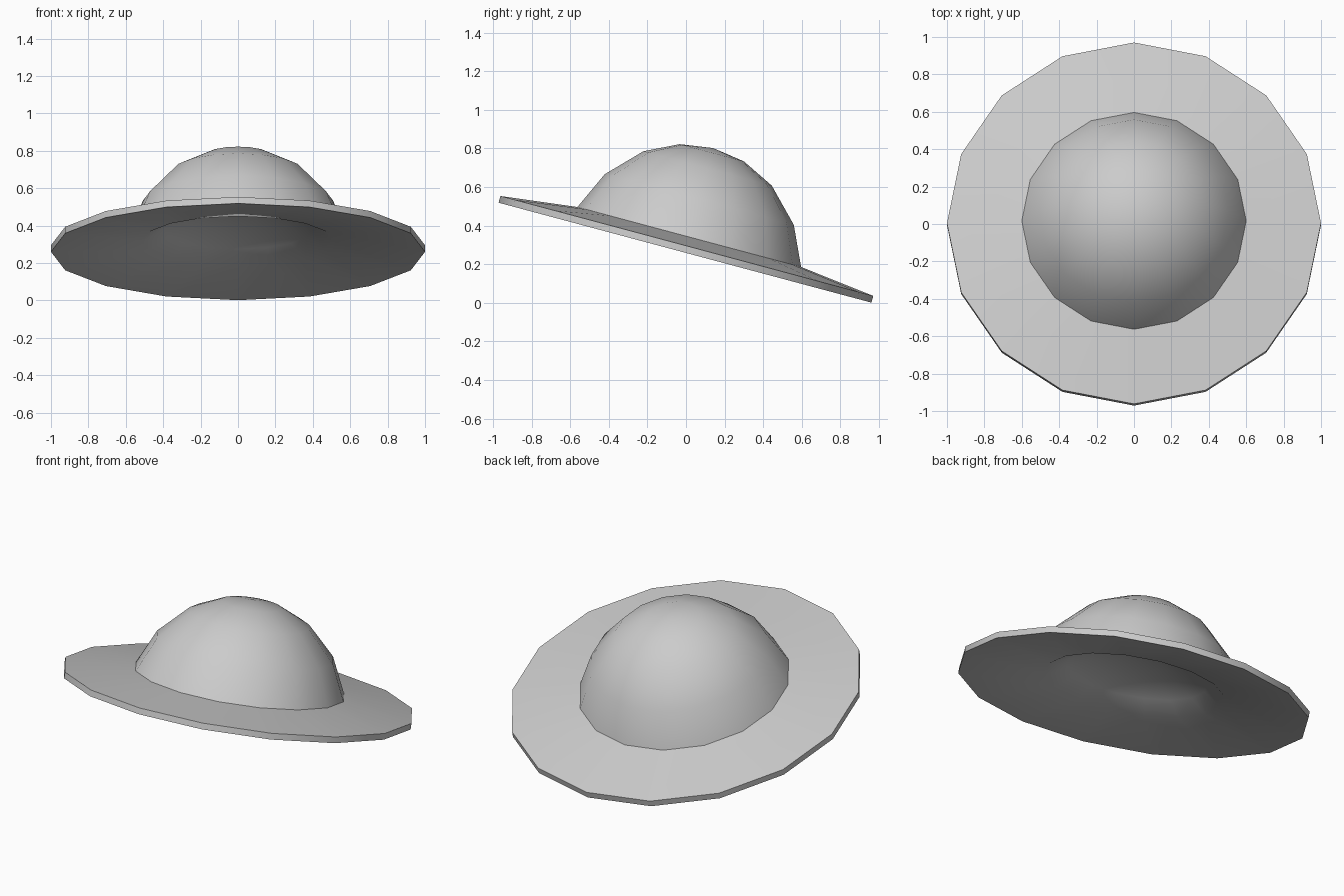
import bpy, bmesh, math
from mathutils import Matrix

cube = bpy.data.objects.get("Cube")
if cube:
    bpy.data.objects.remove(cube, do_unlink=True)

SIDES = 16
TILT = Matrix.Translation((0, -0.005, 0.26)) @ Matrix.Rotation(math.radians(-15), 4, "X")

grey = bpy.data.materials.new("plain grey")
grey.use_nodes = True
colour = (0.6, 0.6, 0.6, 1)
grey.diffuse_color = colour
grey.node_tree.nodes["Principled BSDF"].inputs["Base Color"].default_value = colour


def lathe(name, profile):
    """Spin a (radius, height) profile about the tilted axis."""
    bm = bmesh.new()
    rings = []
    for r, h in profile:
        if r == 0:
            rings.append([bm.verts.new((0, 0, h))] * SIDES)
        else:
            angles = [math.tau * i / SIDES for i in range(SIDES)]
            rings.append([bm.verts.new((r * math.cos(a), r * math.sin(a), h)) for a in angles])
    for low, high in zip(rings, rings[1:]):
        for i in range(SIDES):
            j = (i + 1) % SIDES
            corners = dict.fromkeys((low[i], low[j], high[j], high[i]))
            bm.faces.new(list(corners))
    bm.transform(TILT)
    bmesh.ops.recalc_face_normals(bm, faces=bm.faces)
    mesh = bpy.data.meshes.new(name)
    bm.to_mesh(mesh)
    bm.free()
    mesh.materials.append(grey)
    obj = bpy.data.objects.new(name, mesh)
    bpy.context.collection.objects.link(obj)
    bpy.ops.object.select_all(action="DESELECT")
    obj.select_set(True)
    bpy.context.view_layer.objects.active = obj
    bpy.ops.object.shade_smooth_by_angle(angle=math.radians(35))
    return obj


# One closed shell: shallow hollow below, thin brim, domed crown
hollow = [(0, 0.2), (0.13, 0.195), (0.27, 0.17), (0.4, 0.122), (0.51, 0.06)]
brim = [(1, 0), (1, 0.036)]
crown = [(0.6, 0.084), (0.507, 0.285), (0.344, 0.452), (0.172, 0.536), (0, 0.561)]
lathe("brim_and_crown", hollow + brim + crown)
